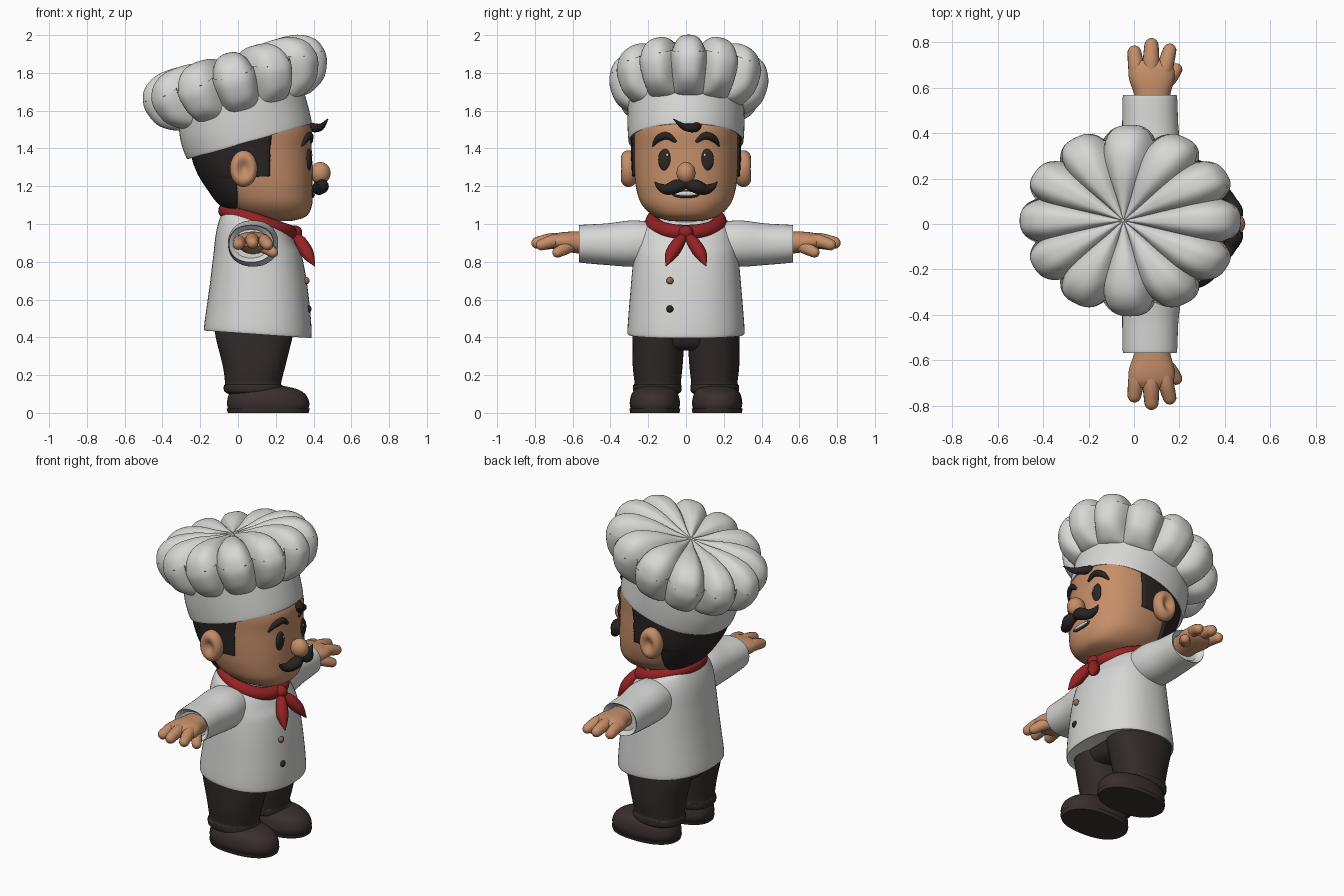
import bpy, bmesh
from math import sin, cos, pi, radians, exp, hypot, copysign
from mathutils import Vector, Matrix, Quaternion

if "Cube" in bpy.data.objects:
    bpy.data.objects.remove(bpy.data.objects["Cube"], do_unlink=True)


def material(name, *rgb):
    mat = bpy.data.materials.new(name)
    mat.use_nodes = True
    mat.diffuse_color = (*rgb, 1)
    mat.node_tree.nodes["Principled BSDF"].inputs["Base Color"].default_value = (*rgb, 1)
    return mat


WHITE = material("white cloth", .68, .68, .67)
SKIN = material("tan skin", .56, .27, .14)
HAIR = material("dark hair", .022, .017, .017)
RED = material("red scarf", .3, .016, .018)
TROUSERS = material("trouser brown", .033, .024, .024)
SHOES = material("shoe brown", .04, .028, .027)
EYES = material("eye brown", .028, .02, .017)
BRASS = material("button brass", .3, .14, .07)
parts = []


def finish(name, bm, mat):
    bmesh.ops.recalc_face_normals(bm, faces=bm.faces)
    mesh = bpy.data.meshes.new(name)
    bm.to_mesh(mesh)
    bm.free()
    mesh.materials.append(mat)
    obj = bpy.data.objects.new(name, mesh)
    bpy.context.collection.objects.link(obj)
    parts.append(obj)
    return obj


def skin_rows(name, rows, mat, closed=True, caps=True):
    """Bridge rows of points into a surface."""
    bm = bmesh.new()
    grid = [[bm.verts.new(p) for p in row] for row in rows]
    count = len(grid[0])
    for low, high in zip(grid, grid[1:]):
        for i in range(count if closed else count - 1):
            j = (i + 1) % count
            bm.faces.new((low[i], low[j], high[j], high[i]))
    if caps:
        bm.faces.new(grid[0])
        bm.faces.new(grid[-1])
    return finish(name, bm, mat)


def spline(keys, steps=6):
    """Smooth interpolation through tuples of any length."""
    ext = [keys[0], *keys, keys[-1]]
    out = []
    for a, b, c, d in zip(ext, ext[1:], ext[2:], ext[3:]):
        for k in range(steps):
            t = k / steps
            out.append([q + .5 * t * (r - p + t * (2*p - 5*q + 4*r - s + t * (3*(q - r) + s - p)))
                        for p, q, r, s in zip(a, b, c, d)])
    return out + [list(keys[-1])]


def oval(a, rx, ry, n):
    return [copysign(abs(f) ** (2 / n), f) * r for f, r in ((cos(a), rx), (sin(a), ry))]


def loft(name, keys, mat, n=2.2, place=lambda p: p, segs=48, steps=6):
    """Keys are height, centre x, centre y, radius x, radius y."""
    rows = []
    for z, cx, cy, rx, ry in spline(keys, steps):
        ring = [oval(2 * pi * i / segs, rx, ry, n) for i in range(segs)]
        rows.append([place(Vector((cx + x, cy + y, z))) for x, y in ring])
    return skin_rows(name, rows, mat)


def tube(name, points, radii, mat, steps=6, segs=16):
    """Round-ended tube along a smooth path."""
    path = spline([(*p, r) for p, r in zip(points, radii)], steps)
    pos = [Vector(p[:3]) for p in path]
    tan = [(pos[min(i + 1, len(pos) - 1)] - pos[max(i - 1, 0)]).normalized() for i in range(len(pos))]
    rings = [(p, t, max(q[3], .002)) for p, t, q in zip(pos, tan, path)]
    def cap(end, sign):
        p, t, r = end
        return [(p + t * sign * r * sin(a), t, r * cos(a)) for a in (.4, .8, 1.2, 1.5)]
    rings = cap(rings[0], -1)[::-1] + rings + cap(rings[-1], 1)
    side, last, rows = tan[0].orthogonal().normalized(), tan[0], []
    for p, t, r in rings:
        side = last.rotation_difference(t) @ side
        last = t
        rows.append([p + r * (Quaternion(t, 2 * pi * i / segs) @ side) for i in range(segs)])
    return skin_rows(name, rows, mat)


def ball(name, centre, size, mat, shape=None):
    bm = bmesh.new()
    bmesh.ops.create_uvsphere(bm, u_segments=32, v_segments=20, radius=1)
    for v in bm.verts:
        if shape:
            shape(v.co)
        v.co = Vector(centre) + v.co * Vector(size)
    return finish(name, bm, mat)


# Head, with a lookup for the face surface
HEAD = [(1.015, .2, 0, .08, .08), (1.04, .19, 0, .17, .165), (1.1, .16, 0, .232, .232),
        (1.18, .13, 0, .265, .262), (1.28, .1, 0, .295, .275), (1.4, .08, 0, .31, .28),
        (1.52, .08, 0, .305, .278), (1.62, .06, 0, .24, .24)]
FACE = 2.3
loft("head", HEAD, SKIN, FACE, segs=64)
loft("neck", [(.93, .1, 0, .12, .12), (1.1, .1, 0, .13, .13)], SKIN)
rings = spline(HEAD, 12)


def head_x(y, z):
    _, cx, _, rx, ry = min(rings, key=lambda r: abs(r[0] - z))
    return cx + rx * (1 - abs(y / ry) ** FACE) ** (1 / FACE)


# Hair shell: wraps the back, with sideburns ahead of the ears
rows = []
for z, cx, cy, rx, ry in rings:
    if not 1.08 < z < 1.56:
        continue
    edge = -.01 if z < 1.245 else .17 + .13 * max(0, z - 1.4)
    cx, rx, ry = cx - .012, rx + .014, ry + .012
    front = min(range(1, 315), key=lambda k: abs(cx + oval(k / 100, rx, ry, FACE)[0] - edge)) / 100
    span = 2 * (pi - front)
    row = [oval(front + span * i / 60, rx, ry, FACE) for i in range(61)]
    rows.append([(cx + x, y, z) for x, y in row])
hair = skin_rows("hair", rows, HAIR, closed=False, caps=False)
thick = hair.modifiers.new("thickness", "SOLIDIFY")
thick.thickness = .024
thick.offset = -1
tube("forelock", [(.34, .07, 1.53), (.4, .045, 1.51), (.44, -.01, 1.515), (.475, -.065, 1.555)],
     [.02, .024, .018, .003], HAIR)

# Nose, mouth and moustache centre
ball("nose", (.435, 0, 1.27), (.055, .05, .058), SKIN)
ball("mouth", (head_x(0, 1.155), 0, 1.157), (.008, .075, .02), EYES)
ball("teeth", (head_x(0, 1.155) + .004, 0, 1.16), (.01, .06, .012), WHITE)

# Tilted hat: band and lobed puff
tilt = Matrix.Translation((.06, 0, 1.44)) @ Matrix.Rotation(radians(-16), 4, 'Y')
loft("hat_band", [(0, 0, 0, .335, .297), (.006, 0, 0, .345, .305), (.1, 0, 0, .35, .31),
                  (.22, .01, 0, .34, .31)], WHITE, 2.1, lambda p: tilt @ p, 72)
PUFF = [(.28, .16, 0), (.36, .155, .4), (.45, .205, 1), (.492, .28, 1), (.5, .345, 1), (.47, .42, 1),
        (.385, .47, .9), (.25, .478, .8), (.11, .455, .5), (.004, .44, 0)]
rows = []
for r, z, lobe in spline(PUFF, 5):
    row = []
    for i in range(192):
        a = 2 * pi * i / 192
        crease = lobe * (1 - abs(cos(6 * a))) ** 1.6
        rr = r * (1 - .13 * crease)
        top = .045 * crease if z > .35 else -.03 * crease
        row.append(tilt @ Vector((.015 + rr * cos(a), .015 + .84 * rr * sin(a), z - top)))
    rows.append(row)
skin_rows("hat_puff", rows, WHITE)


# Jacket: collar and hem slope down to the front
def slope(p):
    lean = .3 * min(1, max(0, (p.z - .85) / .15)) + (.07 if p.z < .6 else .07 * max(0, (.7 - p.z) / .1))
    p.z -= lean * (p.x - .1)
    return p


loft("jacket", [(.425, .105, 0, .27, .295), (.43, .105, 0, .285, .31), (.6, .11, 0, .268, .298),
                (.8, .105, 0, .24, .28), (.92, .095, 0, .212, .262), (.99, .095, 0, .186, .235),
                (1.03, .095, 0, .16, .185), (1.05, .1, 0, .12, .13)], WHITE, 2.3, slope, 64)
for label, z, x, mat in (("upper", .7, .363, BRASS), ("lower", .55, .374, EYES)):
    ball(label + "_button", (x, -.085, z), (.015, .019, .019), mat)

# Scarf ring and knot
loop = [2 * pi * i / 16 for i in range(17)]
tube("scarf", [(.105 + .17 * cos(a), .175 * sin(a), 1.0125 - .0575 * cos(a)) for a in loop],
     [.04] * 17, RED)
ball("scarf_knot", (.3, 0, .955), (.04, .04, .038), RED)

# Hips join the legs
loft("hips", [(.33, .085, 0, .12, .15), (.36, .085, 0, .17, .24), (.46, .085, 0, .205, .275)],
     TROUSERS, 2.4)

# Paired parts
for side, s in (("left_", 1), ("right_", -1)):
    def on_face(y, z, lift=0):
        return (head_x(y, z) + lift, s * y, z)

    def at(*points):
        return [(x, s * y, z) for x, y, z in points]

    def dish(co):
        if co.y * s > 0:
            co.y -= s * .8 * exp(-(hypot(co.x, co.z) / .5) ** 2)

    ball(side + "ear", (.03, s * .305, 1.293), (.073, .063, .097), SKIN, dish)
    ball(side + "eye", on_face(.11, 1.34, -.003), (.016, .037, .058), EYES)
    ball(side + "eye_glint", on_face(.1, 1.365, .012), (.004, .006, .008), WHITE)
    tube(side + "brow", [on_face(.06, 1.44), on_face(.1, 1.467), on_face(.145, 1.453),
                         on_face(.175, 1.415)], [.01, .019, .018, .006], HAIR)
    tube(side + "moustache", at((.435, 0, 1.21), (.445, .05, 1.2), (.425, .1, 1.183),
                                (.41, .14, 1.198), (.41, .165, 1.222)),
         [.022, .036, .029, .018, .003], HAIR)
    tube(side + "scarf_tail", at((.3, 0, .95), (.335, .04, .9), (.37, .078, .84), (.405, .105, .78)),
         [.014, .033, .033, .004], RED)

    # Sleeve runs outward, its rim turned in around the wrist
    def outward(p):
        return Vector((p.x, s * p.z, p.y))

    loft(side + "sleeve", [(.15, .08, .9, .125, .105), (.28, .08, .897, .133, .122),
                           (.42, .072, .893, .124, .11), (.555, .07, .895, .12, .1),
                           (.56, .07, .895, .112, .093), (.54, .07, .895, .09, .075)],
         WHITE, 2.2, outward)
    loft(side + "hand", [(.5, .08, .9, .075, .06), (.57, .08, .902, .08, .058),
                         (.64, .078, .906, .1, .052), (.69, .076, .907, .098, .042),
                         (.72, .076, .906, .07, .025)], SKIN, 2.2, outward)
    for finger, path, r in (("rear_finger", at((.02, .63, .9), (.01, .69, .905), (.002, .755, .893)), .036),
                            ("middle_finger", at((.075, .64, .91), (.075, .71, .915), (.077, .787, .9)), .037),
                            ("fore_finger", at((.125, .63, .91), (.14, .7, .91), (.157, .765, .89)), .035),
                            ("thumb", at((.11, .6, .89), (.155, .64, .87), (.185, .68, .85)), .033)):
        tube(side + finger, path, [r, r, r * .85], SKIN)

    # Trouser leg with rolled cuff, shoe and sole
    loft(side + "trouser_leg", [(.1, .08, s * .152, .13, .11), (.115, .08, s * .152, .153, .127),
                                (.145, .08, s * .152, .155, .129), (.16, .08, s * .15, .149, .123),
                                (.25, .085, s * .15, .166, .132), (.4, .085, s * .145, .203, .138),
                                (.46, .085, s * .14, .208, .138)], TROUSERS, 2.3)
    loft(side + "shoe", [(.015, .16, s * .165, .21, .125), (.05, .16, s * .165, .218, .133),
                         (.095, .155, s * .165, .205, .125), (.125, .145, s * .163, .17, .105),
                         (.142, .135, s * .16, .11, .065)], SHOES, 2.3)
    loft(side + "sole", [(0, .16, s * .165, .214, .13), (.022, .16, s * .165, .22, .135)], SHOES, 2.3)

# Smooth shading with crisp rims
bpy.ops.object.select_all(action='DESELECT')
for obj in parts:
    obj.select_set(True)
bpy.context.view_layer.objects.active = parts[0]
bpy.ops.object.shade_smooth_by_angle(angle=radians(45))
